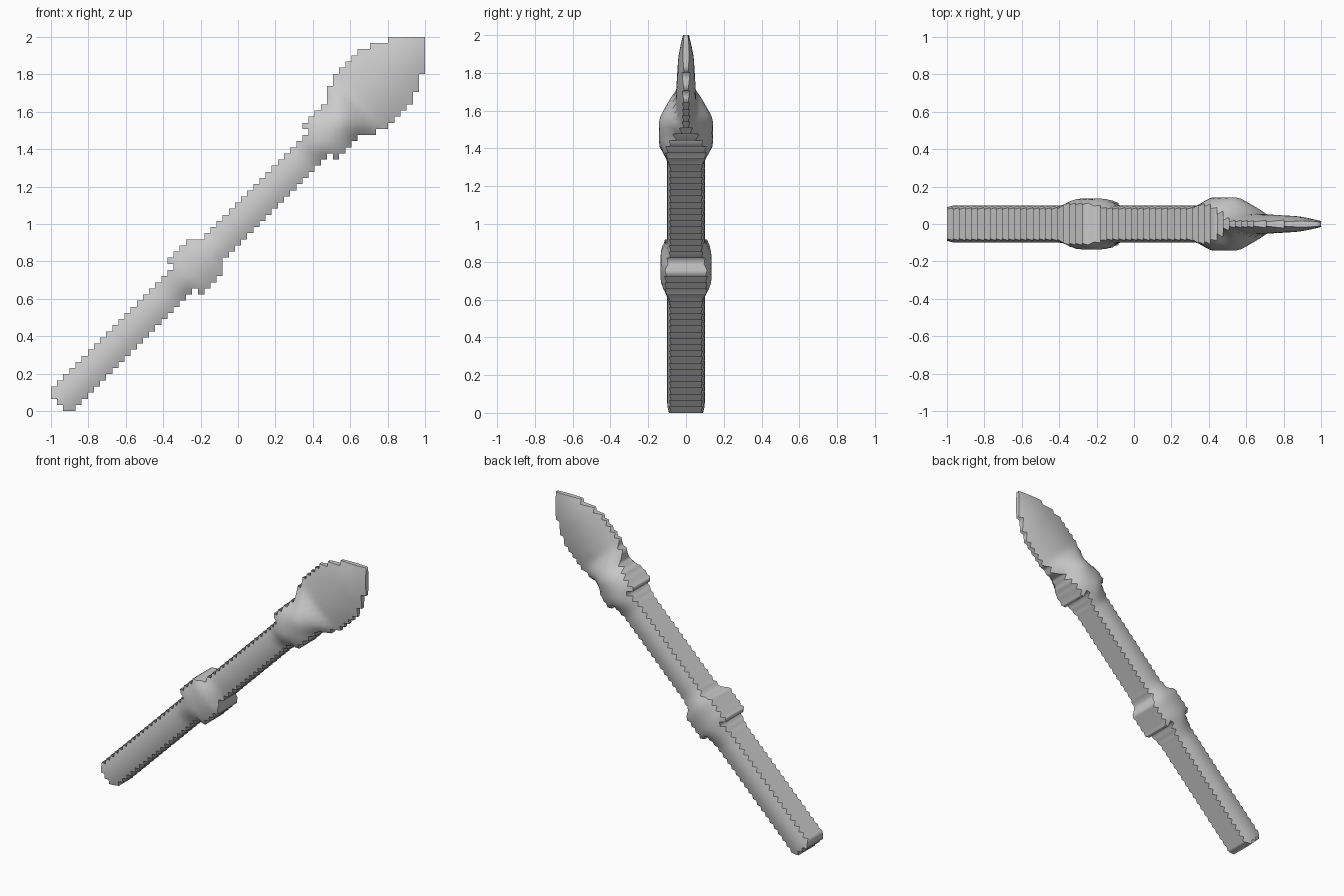
import bpy, bmesh

if "Cube" in bpy.data.objects:
    bpy.data.objects.remove(bpy.data.objects["Cube"], do_unlink=True)

N = 61            # cells per side
C = 2 / N         # cell size

# Stations along the diagonal: (distance, half width)
WIDTH = [(-1.92, .11), (-.58, .11), (-.57, .18), (-.32, .18), (-.31, .11),
         (.86, .11), (.87, .175), (1.07, .175), (1.15, .2), (1.22, .25),
         (1.3, .27), (1.55, .27), (1.67, .235), (1.77, .19), (1.8, .178),
         (2, .05)]
# Half thickness on the centre line
CENTRE = [(-2, .085), (-1.9, .1), (-.74, .1), (-.58, .136), (-.34, .136),
          (-.2, .1), (.72, .1), (.85, .143), (1.1, .143), (1.2, .105),
          (1.28, .055), (1.5, .049), (1.72, .042), (1.86, .027), (2, .01)]
# Half thickness at the outer edge
EDGE = [(-2, .07), (-1.9, .077), (-.7, .077), (-.57, .1), (-.33, .1),
        (-.2, .077), (.72, .077), (.87, .095), (1, .09), (1.12, .02),
        (1.3, .012), (2, .01)]


def lookup(table, d):
    """Linear interpolation in a station table."""
    if d <= table[0][0]:
        return table[0][1]
    for (a, p), (b, q) in zip(table, table[1:]):
        if d <= b:
            return p + (q - p) * (d - a) / (b - a)
    return table[-1][1]


def diagonal(i, k):
    """Position along and across the spear for a grid position."""
    return (i + k) * C - 2, (i - k) * C


def filled(i, k):
    if not (0 <= i < N and 0 <= k < N):
        return False
    along, across = diagonal(i + .5, k + .5)
    return along > -1.92 and abs(across) < lookup(WIDTH, along)


def half_thickness(i, k):
    along, across = diagonal(i, k)
    t = min(1, abs(across) / (lookup(WIDTH, along) + .025))
    edge = lookup(EDGE, along)
    return edge + (lookup(CENTRE, along) - edge) * (1 - t * t)


# Spear: stepped outline with rounded front and back
bm = bmesh.new()
verts = {}


def vert(i, k, side):
    key = (i, k, side)
    if key not in verts:
        verts[key] = bm.verts.new((i * C - 1, side * half_thickness(i, k), k * C))
    return verts[key]


for i in range(N):
    for k in range(N):
        if not filled(i, k):
            continue
        ring = [(i, k), (i + 1, k), (i + 1, k + 1), (i, k + 1)]
        bm.faces.new([vert(*p, -1) for p in ring])
        bm.faces.new([vert(*p, 1) for p in reversed(ring)])
        # Side walls where the neighbouring cell is empty
        for n, (di, dk) in enumerate([(0, -1), (1, 0), (0, 1), (-1, 0)]):
            if not filled(i + di, k + dk):
                a, b = ring[n], ring[(n + 1) % 4]
                wall = bm.faces.new([vert(*b, -1), vert(*a, -1),
                                     vert(*a, 1), vert(*b, 1)])
                # Sharp rim between the wall and the rounded faces
                wall.edges[0].smooth = False
                wall.edges[2].smooth = False

# The walls shade smoothly around the steps
for face in bm.faces:
    face.smooth = True

mesh = bpy.data.meshes.new("spear")
bm.to_mesh(mesh)
bm.free()
spear = bpy.data.objects.new("spear", mesh)
bpy.context.collection.objects.link(spear)

# Plain grey material
grey = bpy.data.materials.new("light_grey")
grey.use_nodes = True
colour = (.6, .6, .6, 1)
grey.diffuse_color = colour
for node in grey.node_tree.nodes:
    if node.type == 'BSDF_PRINCIPLED':
        node.inputs["Base Color"].default_value = colour
mesh.materials.append(grey)
